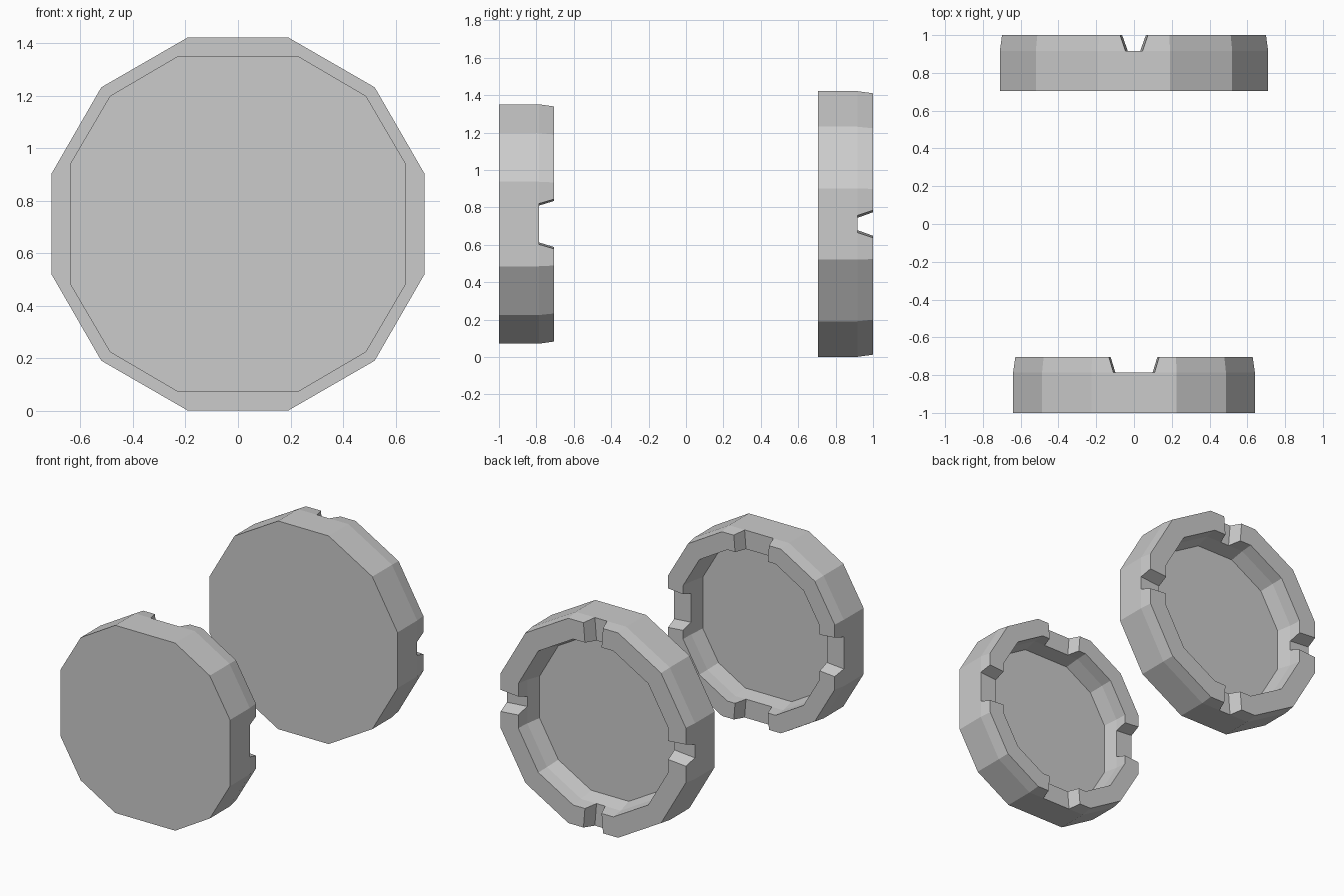
import bpy, bmesh, math
from mathutils import Matrix, Vector

if "Cube" in bpy.data.objects:
    bpy.data.objects.remove(bpy.data.objects["Cube"])

CZ = 0.7115  # height of the shared axis

grey = bpy.data.materials.new("plain_grey")
grey.diffuse_color = (0.6, 0.6, 0.6, 1)
grey.use_nodes = True
grey.node_tree.nodes["Principled BSDF"].inputs["Base Color"].default_value = grey.diffuse_color


def make_object(name, bm):
    bmesh.ops.recalc_face_normals(bm, faces=bm.faces)
    me = bpy.data.meshes.new(name)
    bm.to_mesh(me)
    bm.free()
    me.materials.append(grey)
    ob = bpy.data.objects.new(name, me)
    bpy.context.collection.objects.link(ob)
    return ob


def twelve_sides(apothem, half, corner):
    """Outline with flat top and sides, and one vertex on each diagonal."""
    pts = []
    for k in range(4):
        rot = Matrix.Rotation(k * math.pi / 2, 2)
        for p in ((apothem, -half), (apothem, half), (corner, corner)):
            pts.append(rot @ Vector(p))
    return pts


def make_cap(name, outline, sections):
    """Loft a shallow cup through (y, scale) sections and close both ends."""
    bm = bmesh.new()
    rings = [[bm.verts.new((p.x * s, y, CZ + p.y * s)) for p in outline]
             for y, s in sections]
    for a, b in zip(rings, rings[1:]):
        for i in range(12):
            j = (i + 1) % 12
            bm.faces.new((a[i], a[j], b[j], b[i]))
    bm.faces.new(rings[0])
    bm.faces.new(rings[-1])
    return make_object(name, bm)


def cut_notches(cap, y_floor, y_rim, w_floor, w_rim, r_out):
    """Four flared notches through the rim wall, one on each flat side."""
    bm = bmesh.new()
    over = 0.05
    slope = (w_rim - w_floor) / (y_rim - y_floor)
    w_top = w_rim + slope * over
    for k in range(4):
        rot = Matrix.Rotation(k * math.pi / 2, 3, 'Y')
        ends = []
        for r, flare in ((r_out - 0.3, -0.024), (r_out + 0.1, 0.009)):
            prof = ((-w_floor - flare, y_floor), (w_floor + flare, y_floor),
                    (w_top + flare, y_rim + over), (-w_top - flare, y_rim + over))
            ends.append([bm.verts.new(rot @ Vector((u, y, r)) + Vector((0, 0, CZ)))
                         for u, y in prof])
        a, b = ends
        bm.faces.new(a)
        bm.faces.new(b)
        for i in range(4):
            j = (i + 1) % 4
            bm.faces.new((a[i], a[j], b[j], b[i]))
    cutter = make_object(cap.name + "_notch_cutter", bm)
    mod = cap.modifiers.new("notches", 'BOOLEAN')
    mod.operation = 'DIFFERENCE'
    mod.solver = 'EXACT'
    mod.object = cutter
    # bake the cut and drop the helper
    dg = bpy.context.evaluated_depsgraph_get()
    me = bpy.data.meshes.new_from_object(cap.evaluated_get(dg))
    cap.modifiers.clear()
    cap.data = me
    bpy.data.objects.remove(cutter)


# Larger cap at the back: regular twelve sides, cavity narrowing to its floor
back = make_cap("back_cap", twelve_sides(0.71, 0.1905, 0.52),
                [(0.705, 1), (0.917, 1), (1.0, 0.984), (1.0, 0.797),
                 (0.917, 0.783), (0.82, 0.748)])
cut_notches(back, 0.917, 1.0, 0.045, 0.074, 0.71)

# Smaller cap at the front: slightly wider flats
front = make_cap("front_cap", twelve_sides(0.64, 0.226, 0.487),
                 [(-1.0, 1), (-0.787, 1), (-0.705, 0.982), (-0.705, 0.806),
                  (-0.787, 0.80), (-0.89, 0.775)])
cut_notches(front, -0.787, -0.705, 0.108, 0.133, 0.64)
